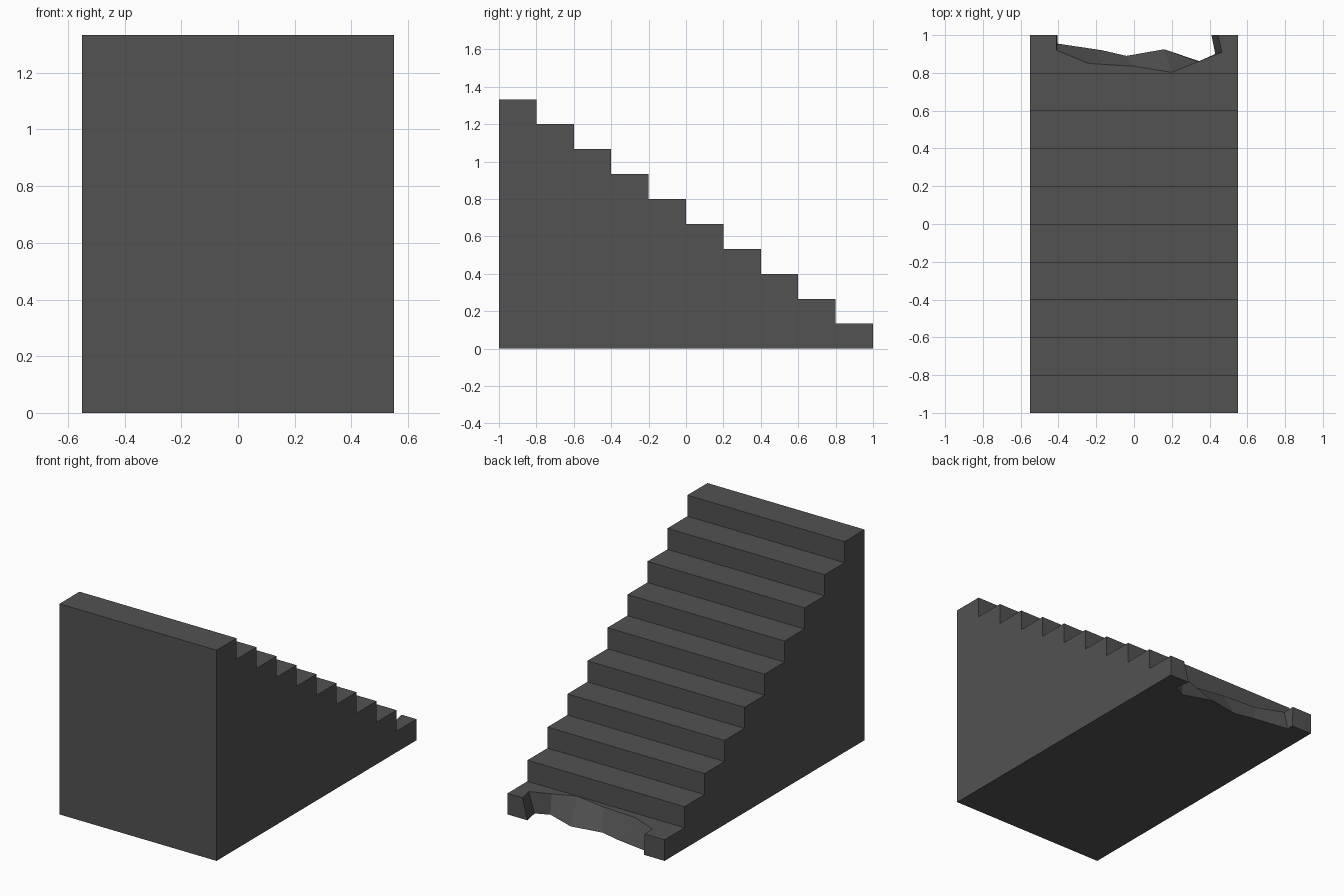
import bpy, bmesh

if "Cube" in bpy.data.objects:
    bpy.data.objects.remove(bpy.data.objects["Cube"])

STEPS, HALF_W = 10, 0.55
RUN, RISE = 0.2, 1.3333 / 10

stone = bpy.data.materials.new("dark grey stone")
stone.diffuse_color = (0.085, 0.085, 0.085, 1)
stone.use_nodes = True
stone.node_tree.nodes["Principled BSDF"].inputs["Base Color"].default_value = stone.diffuse_color


def loft(name, rings):
    """Closed solid through equal-length rings of 3D points."""
    bm = bmesh.new()
    vs = [[bm.verts.new(p) for p in ring] for ring in rings]
    n = len(rings[0])
    for a, b in zip(vs, vs[1:]):
        for i in range(n):
            j = (i + 1) % n
            bm.faces.new((a[i], a[j], b[j], b[i]))
    bm.faces.new(vs[0][::-1])
    bm.faces.new(vs[-1])
    bmesh.ops.recalc_face_normals(bm, faces=bm.faces)
    me = bpy.data.meshes.new(name)
    bm.to_mesh(me)
    bm.free()
    me.materials.append(stone)
    ob = bpy.data.objects.new(name, me)
    bpy.context.collection.objects.link(ob)
    return ob


# Staircase: stepped side profile swept across the width
profile = [(1, 0), (-1, 0)]
for i in range(STEPS):
    z = RISE * (STEPS - i)
    profile += [(-1 + RUN * i, z), (-1 + RUN * (i + 1), z)]
stairs = loft("staircase", [[(x, y, z) for y, z in profile] for x in (-HALF_W, HALF_W)])

# Broken bite in the lowest step: jagged outlines at its top and bottom
top = [(-0.41, 1.1), (-0.41, 0.92), (-0.24, 0.85), (0, 0.835), (0.2, 0.803),
       (0.34, 0.86), (0.465, 0.91), (0.445, 1.0), (0.44, 1.1)]
bottom = [(-0.405, 1.1), (-0.405, 0.955), (-0.17, 0.92), (-0.04, 0.89), (0.16, 0.925),
          (0.345, 0.862), (0.43, 0.9), (0.41, 1.0), (0.405, 1.1)]
levels = [(bottom, -0.05), (bottom, 0), (top, RISE), (top, RISE + 0.05)]
bite = loft("bite_cutter", [[(x, y, z) for x, y in ring] for ring, z in levels])

# Cut the bite, then drop the cutter
mod = stairs.modifiers.new("broken edge", 'BOOLEAN')
mod.operation = 'DIFFERENCE'
mod.solver = 'EXACT'
mod.object = bite
bpy.context.view_layer.objects.active = stairs
bpy.ops.object.modifier_apply(modifier=mod.name)
bpy.data.objects.remove(bite)
